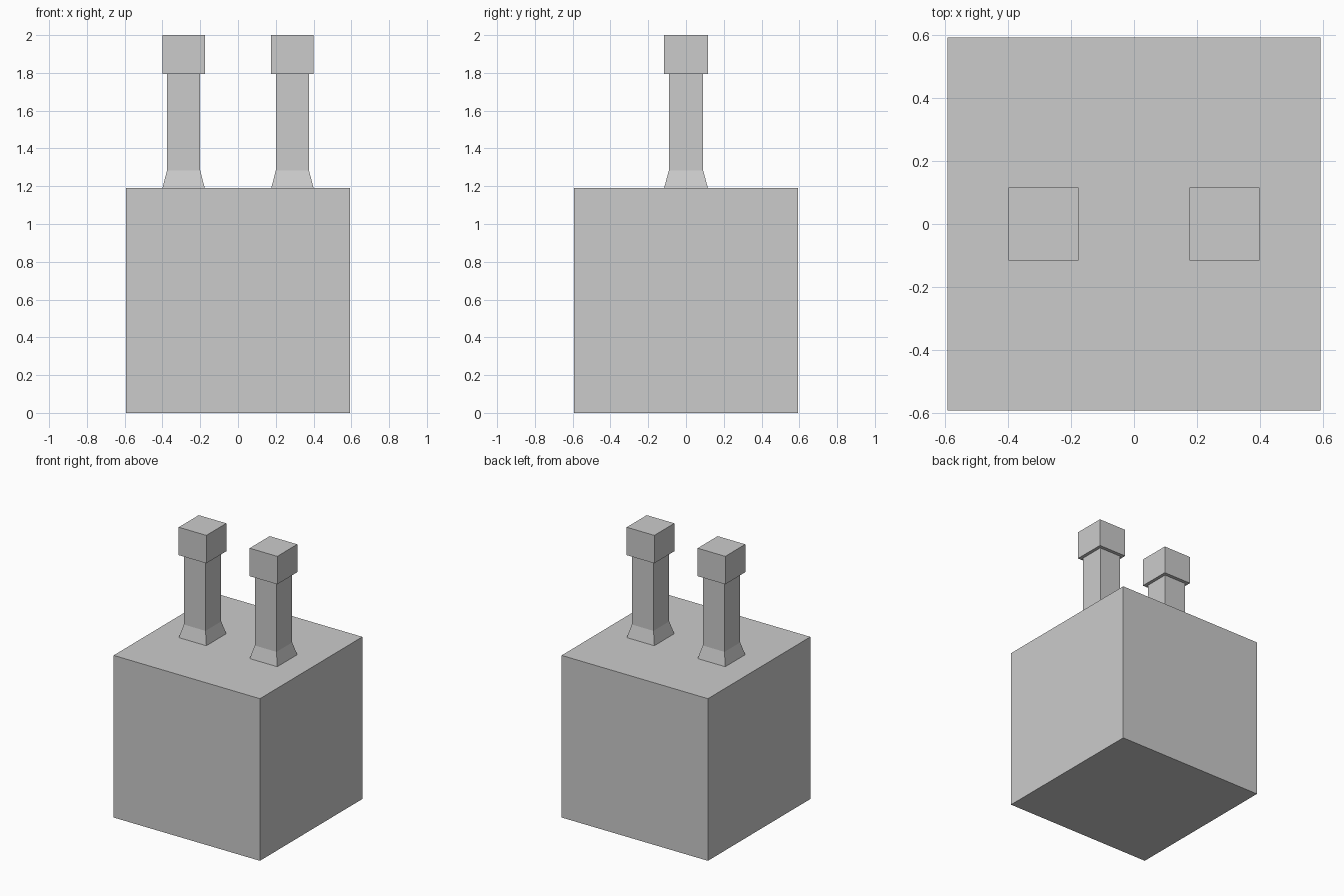
import bpy
import bmesh

if "Cube" in bpy.data.objects:
    bpy.data.objects.remove(bpy.data.objects["Cube"])


def stacked_rings(name, rings, center_x=0.0):
    """Closed square-section solid through (half_x, half_y, z) rings."""
    bm = bmesh.new()
    loops = []
    for hx, hy, z in rings:
        loops.append([bm.verts.new((sx * hx, sy * hy, z))
                      for sx, sy in ((-1, -1), (1, -1), (1, 1), (-1, 1))])
    for low, high in zip(loops, loops[1:]):
        for i in range(4):
            j = (i + 1) % 4
            bm.faces.new((low[i], low[j], high[j], high[i]))
    bm.faces.new(loops[0][::-1])
    bm.faces.new(loops[-1])
    mesh = bpy.data.meshes.new(name)
    bm.to_mesh(mesh)
    bm.free()
    obj = bpy.data.objects.new(name, mesh)
    obj.location.x = center_x
    bpy.context.collection.objects.link(obj)
    return obj


BASE_TOP = 1.19

# Cubic base block
stacked_rings("base_block", [(0.594, 0.594, 0), (0.594, 0.594, BASE_TOP)])

# Two posts: flared foot, straight shaft, overhanging square cap
post_profile = [
    (0.112, 0.116, BASE_TOP),
    (0.088, 0.091, 1.283),
    (0.088, 0.091, 1.795),
    (0.112, 0.116, 1.795),
    (0.112, 0.116, 2.0),
]
for side, x in (("left", -0.288), ("right", 0.288)):
    stacked_rings(f"{side}_post", post_profile, x)
